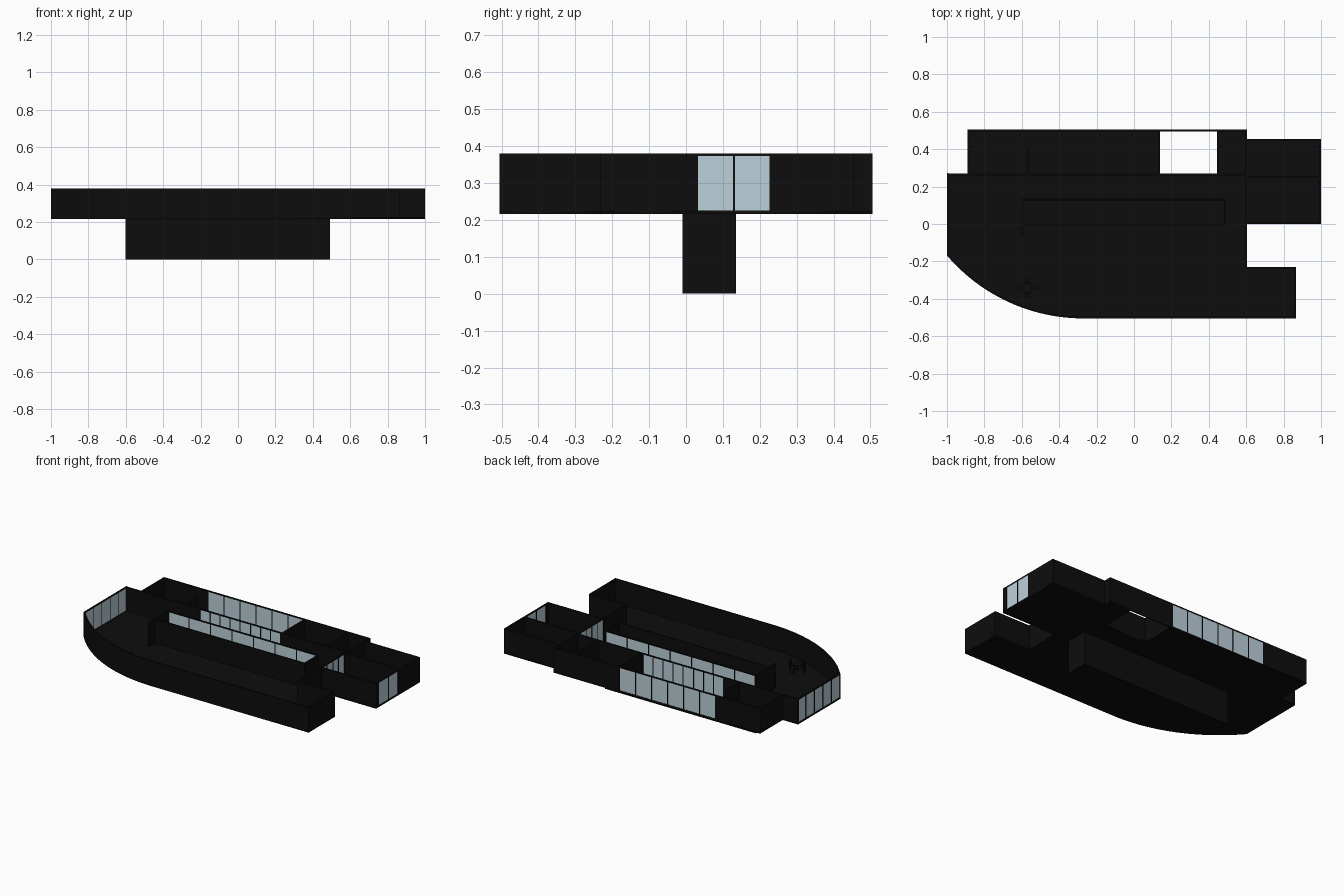
import bpy, bmesh, math
from mathutils import Vector

if "Cube" in bpy.data.objects:
    bpy.data.objects.remove(bpy.data.objects["Cube"])

FLOOR, TOP, T = 0.22, 0.38, 0.01


def material(name, rgb):
    m = bpy.data.materials.new(name)
    m.diffuse_color = (*rgb, 1)
    m.use_nodes = True
    m.node_tree.nodes["Principled BSDF"].inputs["Base Color"].default_value = m.diffuse_color
    return m


BLACK = material("matte_black", (0.004, 0.004, 0.004))
GLASS = material("pale_glass", (0.5, 0.63, 0.7))


def finish(name, bm, mat):
    bmesh.ops.recalc_face_normals(bm, faces=bm.faces)
    me = bpy.data.meshes.new(name)
    bm.to_mesh(me)
    bm.free()
    ob = bpy.data.objects.new(name, me)
    bpy.context.collection.objects.link(ob)
    me.materials.append(mat)
    return ob


def box(name, x0, x1, y0, y1, z0, z1, mat=BLACK):
    bm = bmesh.new()
    bmesh.ops.create_cube(bm, size=1)
    for v in bm.verts:
        v.co = ((x0 + x1) / 2 + v.co.x * (x1 - x0),
                (y0 + y1) / 2 + v.co.y * (y1 - y0),
                (z0 + z1) / 2 + v.co.z * (z1 - z0))
    return finish(name, bm, mat)


def wall(name, a, b, z0=FLOOR, z1=TOP, t=T, mat=BLACK):
    """Axis-aligned wall centred on the line a-b."""
    h = t / 2
    x0, x1 = sorted((a[0], b[0]))
    y0, y1 = sorted((a[1], b[1]))
    if x1 - x0 > y1 - y0:
        return box(name, x0, x1, y0 - h, y1 + h, z0, z1, mat)
    return box(name, x0 - h, x1 + h, y0, y1, z0, z1, mat)


def window(name, a, b, panes):
    """Glazed stretch of wall: glass, mullions, sill and head."""
    a, b = Vector(a), Vector(b)
    wall(name + "_glass", a, b, 0.226, 0.374, 0.004, GLASS)
    wall(name + "_sill", a, b, FLOOR, 0.226)
    wall(name + "_head", a, b, 0.374, TOP)
    d = (b - a).normalized() * 0.003
    for i in range(panes + 1):
        p = a.lerp(b, i / panes)
        wall(f"{name}_mullion_{i}", p - d, p + d, t=0.008)


# Curved bow of the front wall
R = 0.96
bow_c = Vector((-0.27, -0.505 + R))
sweep = math.asin(0.73 / R)


def bow(r, n=24):
    return [(bow_c.x - r * math.sin(sweep * i / n), bow_c.y - r * math.cos(sweep * i / n))
            for i in range(n + 1)]


bm = bmesh.new()
poly = bow(R) + bow(R - T)[::-1]
n = len(poly) // 2
lo = [bm.verts.new((*p, FLOOR)) for p in poly]
hi = [bm.verts.new((*p, TOP)) for p in poly]
for i in range(n - 1):
    j = 2 * n - 1 - i
    bm.faces.new((hi[i], hi[i + 1], hi[j - 1], hi[j]))
    bm.faces.new((lo[i], lo[i + 1], lo[j - 1], lo[j]))
for i in range(2 * n):
    k = (i + 1) % (2 * n)
    bm.faces.new((lo[i], lo[k], hi[k], hi[i]))
finish("curved_wall", bm, BLACK)
bow_end = bow(R)[-1]

# Floor slab with stair void and sunken hall cut out
outline = bow(R) + [(-1, 0.27), (-0.89, 0.27), (-0.89, 0.505), (0.605, 0.505), (0.605, 0.455),
                    (1, 0.455), (1, 0), (0.605, 0), (0.605, -0.23), (0.865, -0.23), (0.865, -0.505)]


def rect(x0, x1, y0, y1):
    return [(x0, y0), (x1, y0), (x1, y1), (x0, y1)]


cu = bpy.data.curves.new("floor_slab", 'CURVE')
cu.dimensions = '2D'
cu.fill_mode = 'BOTH'
cu.extrude = 0.004
for pts in (outline, rect(0.14, 0.445, 0.27, 0.497), rect(-0.595, 0.485, -0.004, 0.13)):
    s = cu.splines.new('POLY')
    s.points.add(len(pts) - 1)
    for p, q in zip(s.points, pts):
        p.co = (*q, 0, 1)
    s.use_cyclic_u = True
slab = bpy.data.objects.new("floor_slab", cu)
bpy.context.collection.objects.link(slab)
slab.location.z = FLOOR
cu.materials.append(BLACK)
bpy.context.view_layer.objects.active = slab
slab.select_set(True)
bpy.ops.object.convert(target='MESH')

# Outer walls
L, Rr, B = -0.995, 0.995, 0.5
for name, a, b in [
    ("front_wall", (-0.27, -0.5), (0.865, -0.5)),
    ("front_wing_end", (0.86, -0.505), (0.86, -0.23)),
    ("front_wing_back", (0.6, -0.235), (0.865, -0.235)),
    ("court_wall", (0.6, -0.24), (0.6, 0.0)),
    ("annex_front", (0.6, 0.005), (1, 0.005)),
    ("annex_end_a", (Rr, 0), (Rr, 0.03)),
    ("annex_end_b", (Rr, 0.23), (Rr, 0.455)),
    ("annex_back", (0.6, 0.45), (1, 0.45)),
    ("rear_side", (0.6, 0.24), (0.6, 0.505)),
    ("rear_wall_a", (0.13, B), (0.605, B)),
    ("rear_wall_b", (-0.89, B), (-0.565, B)),
    ("rear_end", (-0.885, 0.265), (-0.885, 0.505)),
    # Partitions
    ("left_partition", (-1, 0.265), (-0.46, 0.265)),
    ("right_partition", (0.125, 0.265), (0.6, 0.265)),
    ("rear_room_divider", (-0.57, 0.265), (-0.57, 0.4)),
    ("void_side_left", (0.135, 0.265), (0.135, 0.5)),
    ("void_side_right", (0.45, 0.265), (0.45, 0.5)),
    ("annex_partition", (0.6, 0.25), (1, 0.25)),
    ("hall_front", (-0.6, -0.006), (0.49, -0.006)),
    ("hall_left_end", (-0.597, -0.07), (-0.597, 0.135)),
    ("hall_right_end", (0.487, -0.006), (0.487, 0.135)),
]:
    wall(name, a, b)

# Glazing
window("rear_window", (-0.565, B), (0.13, B), 6)
window("bow_window", (L, bow_end[1]), (L, 0.27), 5)
window("annex_window", (Rr, 0.03), (Rr, 0.23), 2)
window("annex_doors", (0.6, 0.0), (0.6, 0.24), 4)
window("rear_room_screen", (-0.46, 0.265), (0.125, 0.265), 8)
window("hall_screen", (-0.6, 0.132), (0.49, 0.132), 7)

# Sunken hall below the floor
box("hall_floor", -0.602, 0.492, -0.01, 0.136, 0, 0.01)
wall("hall_pit_front", (-0.602, -0.005), (0.492, -0.005), 0, FLOOR)
wall("hall_pit_back", (-0.602, 0.131), (0.492, 0.131), 0, FLOOR)
wall("hall_pit_left", (-0.597, -0.01), (-0.597, 0.136), 0, FLOOR)
wall("hall_pit_right", (0.487, -0.01), (0.487, 0.136), 0, FLOOR)

# Small table and chairs in the bow room
tx, ty = -0.57, -0.34
box("table_top", tx - 0.025, tx + 0.025, ty - 0.025, ty + 0.025, 0.262, 0.266)
box("table_leg", tx - 0.004, tx + 0.004, ty - 0.004, ty + 0.004, FLOOR, 0.262)
for i, (dx, dy) in enumerate([(1, 0), (-1, 0), (0, 1), (0, -1)]):
    cx, cy = tx + 0.04 * dx, ty + 0.04 * dy
    box(f"chair_seat_{i}", cx - 0.012, cx + 0.012, cy - 0.012, cy + 0.012, 0.244, 0.247)
    bx, by = cx + 0.012 * dx, cy + 0.012 * dy
    wx, wy = (0.002, 0.012) if dx else (0.012, 0.002)
    box(f"chair_back_{i}", bx - wx, bx + wx, by - wy, by + wy, FLOOR, 0.275)
